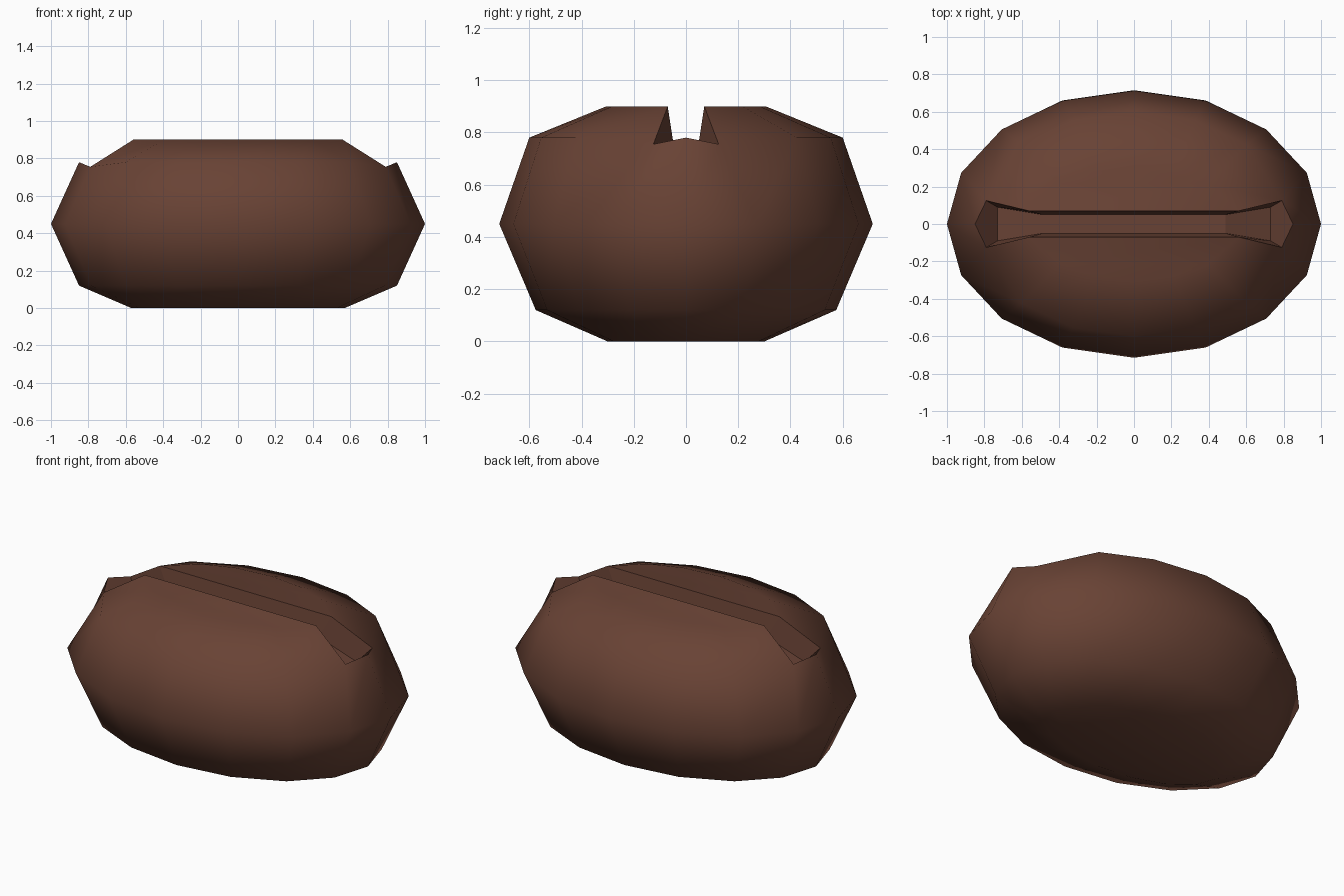
import bpy, bmesh, math

if "Cube" in bpy.data.objects:
    bpy.data.objects.remove(bpy.data.objects["Cube"])

brown = bpy.data.materials.new("roasted brown")
brown.diffuse_color = (0.14, 0.055, 0.035, 1)
brown.use_nodes = True
brown.node_tree.nodes["Principled BSDF"].inputs["Base Color"].default_value = brown.diffuse_color

N = 16
# (x radius, y radius, z) of each ring of the body, bottom to top
RINGS = [(0.57, 0.30, 0.0), (0.85, 0.575, 0.12), (1.0, 0.715, 0.45),
         (0.85, 0.60, 0.78), (0.56, 0.305, 0.90)]
# ring points pulled in to form the rim of the crease
PINCH = {3: (0.79, 0.125, 0.755), 4: (0.56, 0.07, 0.90)}

bm = bmesh.new()
rings = []
for k, (rx, ry, z) in enumerate(RINGS):
    ring = []
    for i in range(N):
        a = 2 * math.pi * i / N
        c, s = math.cos(a), math.sin(a)
        p = (rx * c, ry * s, z)
        if k in PINCH and i in (1, 7, 9, 15):
            px, py, pz = PINCH[k]
            p = (math.copysign(px, c), math.copysign(py, s), pz)
        if k == 4 and i in (0, 8):
            ring.append(None)          # the crease runs out here
        else:
            ring.append(bm.verts.new(p))
    rings.append(ring)

# body skin
for lo, hi in zip(rings, rings[1:]):
    for i in range(N):
        q = [lo[i], lo[(i + 1) % N], hi[(i + 1) % N], hi[i]]
        if None not in q:
            bm.faces.new(q)
bm.faces.new(rings[0][::-1])
top, rim = rings[4], rings[3]
bm.faces.new(top[1:8])
bm.faces.new(top[9:16])

# crease: sunken floor, side walls and sloping ends
def floor_point(x, y, z):
    return bm.verts.new((x, y, z))

STATIONS = [(-0.73, 0.09, 0.66), (-0.49, 0.05, 0.77), (0.49, 0.05, 0.77), (0.73, 0.09, 0.66)]
crease = []
left = [floor_point(x, y, z) for x, y, z in STATIONS]
right = [floor_point(x, -y, z) for x, y, z in STATIONS]
edge_l = [rim[7], top[7], top[1], rim[1]]
edge_r = [rim[9], top[9], top[15], rim[15]]
for i in range(3):
    crease.append(bm.faces.new([right[i], right[i + 1], left[i + 1], left[i]]))
    crease.append(bm.faces.new([left[i], left[i + 1], edge_l[i + 1], edge_l[i]]))
    crease.append(bm.faces.new([right[i + 1], right[i], edge_r[i], edge_r[i + 1]]))
crease.append(bm.faces.new([left[3], right[3], rim[15], rim[0], rim[1]]))
crease.append(bm.faces.new([right[0], left[0], rim[7], rim[8], rim[9]]))

bmesh.ops.recalc_face_normals(bm, faces=bm.faces)

# smooth body, crisp crease edges
for f in bm.faces:
    f.smooth = True
for f in crease:
    for e in f.edges:
        e.smooth = False

mesh = bpy.data.meshes.new("bean_body")
bm.to_mesh(mesh)
bm.free()
mesh.materials.append(brown)
bean = bpy.data.objects.new("bean_body", mesh)
bpy.context.collection.objects.link(bean)
